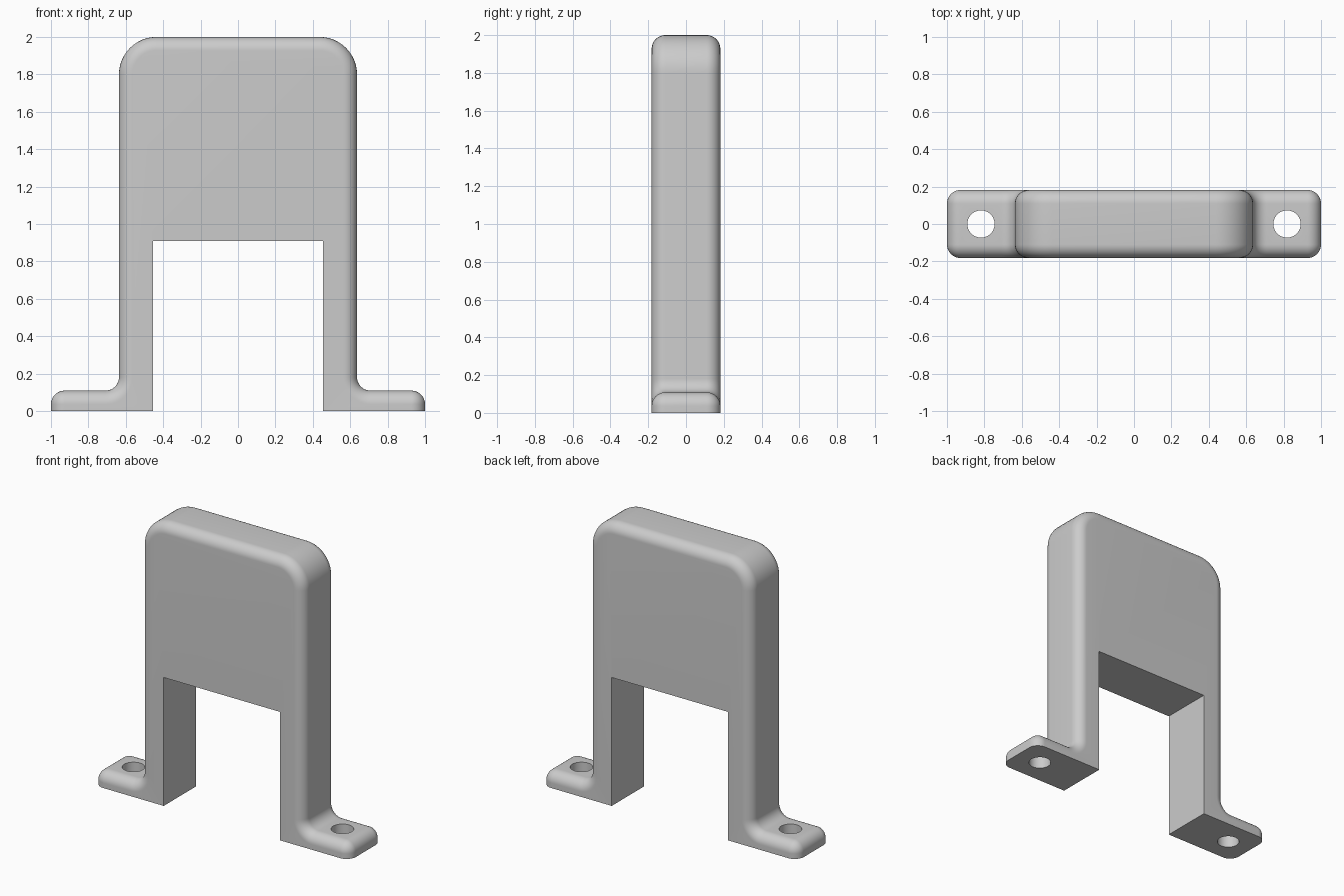
import bpy
import bmesh
import math

cube = bpy.data.objects.get("Cube")
if cube:
    bpy.data.objects.remove(cube, do_unlink=True)

U = 1 / 5.5                    # design unit
HALF_DEPTH = U
FILLET = 0.4 * U               # rounding of the front and back rims
FOOT_X, FOOT_TOP = 1.0, 0.6 * U
BODY_X, BODY_TOP, BODY_R = 3.5 * U, 2.0, 0.2
OPEN_X, OPEN_TOP = 2.5 * U, 5 * U
HOLE_X, HOLE_R = 4.5 * U, FILLET
STEPS = 12

grey = bpy.data.materials.new("grey")
grey.use_nodes = True
colour = (0.6, 0.6, 0.6, 1)
grey.diffuse_color = colour
grey.node_tree.nodes["Principled BSDF"].inputs["Base Color"].default_value = colour


def arc(cx, cz, r, start, end):
    angles = [math.radians(start + (end - start) * i / STEPS) for i in range(STEPS + 1)]
    return [(cx + r * math.cos(a), cz + r * math.sin(a)) for a in angles]


def outline(d):
    """Bracket outline with its outer edge moved inward by d."""
    half = [(OPEN_X, OPEN_TOP), (OPEN_X, 0), (FOOT_X - d, 0)]
    half += arc(FOOT_X - FILLET, FOOT_TOP - FILLET, max(FILLET - d, 1e-5), 0, 90)
    half += arc(BODY_X + FILLET, FOOT_TOP + FILLET, FILLET + d, 270, 180)
    half += arc(BODY_X - BODY_R, BODY_TOP - BODY_R, BODY_R - d, 0, 90)
    return half + [(-x, z) for x, z in reversed(half)]


# Loft the outline through the depth, following the rim rounding
back = []
for i in range(STEPS + 1):
    a = math.pi / 2 * i / STEPS
    back.append((HALF_DEPTH - FILLET * (1 - math.sin(a)), FILLET * (1 - math.cos(a))))
layers = [(-y, d) for y, d in reversed(back)] + back

bm = bmesh.new()
rings = [[bm.verts.new((x, y, z)) for x, z in outline(d)] for y, d in layers]
count = len(rings[0])
for a, b in zip(rings, rings[1:]):
    for i in range(count):
        j = (i + 1) % count
        bm.faces.new((a[i], a[j], b[j], b[i]))
bm.faces.new(rings[0])
bm.faces.new(rings[-1])
bmesh.ops.remove_doubles(bm, verts=bm.verts, dist=1e-4)
bmesh.ops.recalc_face_normals(bm, faces=bm.faces)
mesh = bpy.data.meshes.new("bracket")
bm.to_mesh(mesh)
bm.free()
bracket = bpy.data.objects.new("bracket", mesh)
bpy.context.collection.objects.link(bracket)
mesh.materials.append(grey)

# Screw holes through both feet
cutters = []
for side, name in ((1, "left"), (-1, "right")):
    bpy.ops.mesh.primitive_cylinder_add(vertices=48, radius=HOLE_R, depth=1,
                                        location=(side * HOLE_X, 0, 0))
    cutter = bpy.context.object
    cutter.name = name + "_hole_cutter"
    cutter.data.materials.append(grey)
    cut = bracket.modifiers.new(name + "_hole", 'BOOLEAN')
    cut.operation = 'DIFFERENCE'
    cut.solver = 'EXACT'
    cut.object = cutter
    cutters.append(cutter)

bpy.ops.object.select_all(action='DESELECT')
bracket.select_set(True)
bpy.context.view_layer.objects.active = bracket
for name in [m.name for m in bracket.modifiers]:
    bpy.ops.object.modifier_apply(modifier=name)
for cutter in cutters:
    bpy.data.objects.remove(cutter, do_unlink=True)
bpy.ops.object.shade_smooth_by_angle(angle=math.radians(30))
